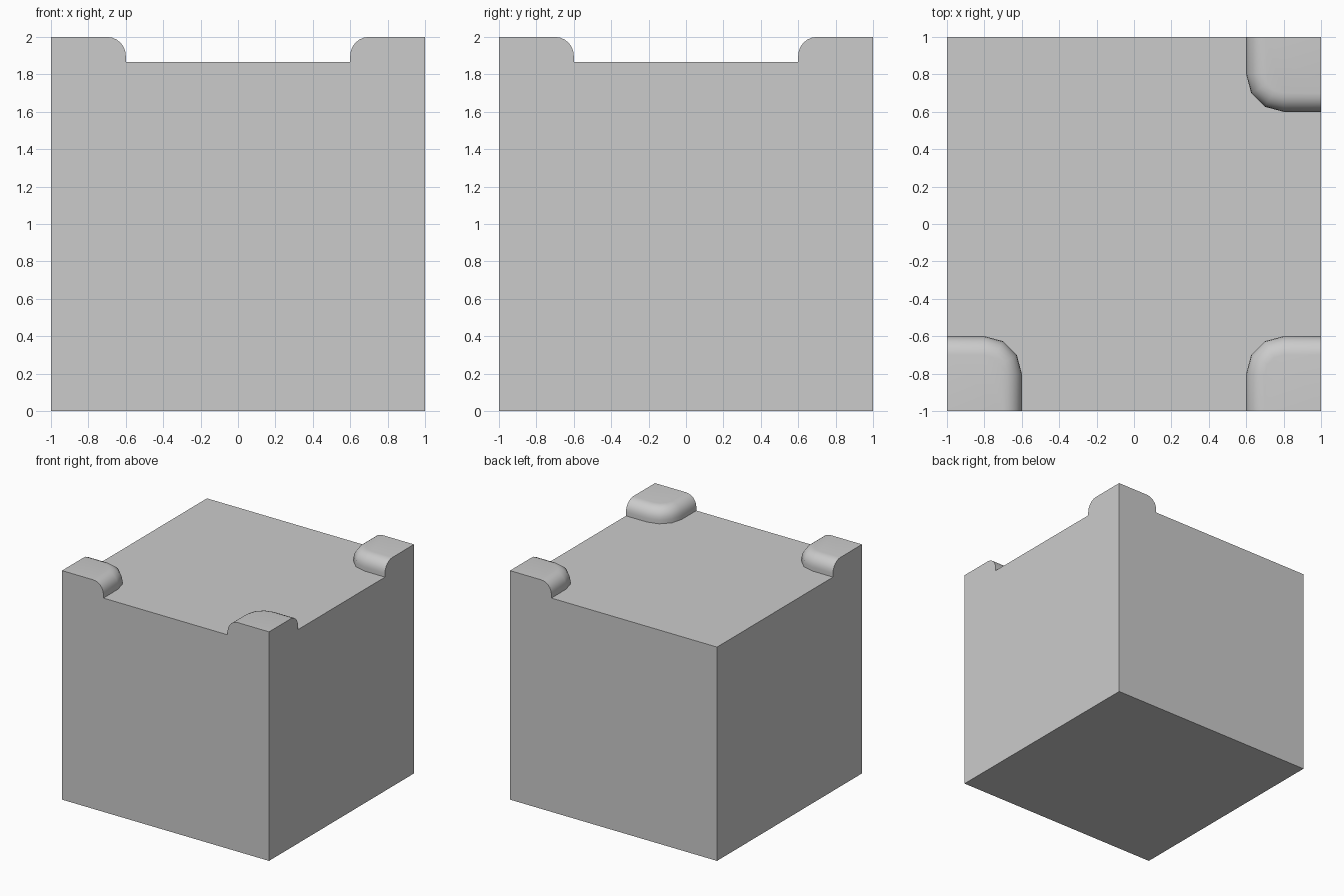
import bpy, bmesh, math

if "Cube" in bpy.data.objects:
    bpy.data.objects.remove(bpy.data.objects["Cube"])

TOP = 1.867      # height of the block's top face
SIZE = 0.4       # corner pad width
CORNER = 0.2     # pad corner radius in plan
EDGE = 0.1       # rounding of the pad's upper edge


def make_object(name, bm):
    mesh = bpy.data.meshes.new(name)
    bm.to_mesh(mesh)
    bm.free()
    obj = bpy.data.objects.new(name, mesh)
    bpy.context.collection.objects.link(obj)
    return obj


def pad_outline(inset):
    # Distances inward from the block's corner, anticlockwise
    c, r = SIZE - CORNER, CORNER - inset
    arc = [(c + r * math.cos(math.radians(a)), c + r * math.sin(math.radians(a)))
           for a in (0, 30, 60, 90)]
    return [(0, 0), (SIZE - inset, 0)] + arc + [(0, SIZE - inset)]


def corner_pad(name, sx, sy):
    bm = bmesh.new()
    # Vertical wall, then a quarter round up to the flat top
    profile = [(0, TOP)]
    for i in range(7):
        a = math.radians(15 * i)
        profile.append((EDGE * (1 - math.cos(a)), 2 - EDGE + EDGE * math.sin(a)))
    rings = []
    for inset, z in profile:
        ring = [bm.verts.new((sx * (1 - u), sy * (1 - v), z))
                for u, v in pad_outline(inset)]
        rings.append(ring if sx * sy > 0 else ring[::-1])
    n = len(rings[0])
    for lo, hi in zip(rings, rings[1:]):
        for j in range(n):
            k = (j + 1) % n
            bm.faces.new((lo[j], lo[k], hi[k], hi[j]))
    bm.faces.new(rings[-1])
    bmesh.ops.remove_doubles(bm, verts=bm.verts, dist=1e-5)
    obj = make_object(name, bm)
    bpy.ops.object.select_all(action='DESELECT')
    obj.select_set(True)
    bpy.context.view_layer.objects.active = obj
    bpy.ops.object.shade_smooth_by_angle(angle=math.radians(40))


# Main block
bm = bmesh.new()
bmesh.ops.create_cube(bm, size=2)
for v in bm.verts:
    v.co.z = TOP if v.co.z > 0 else 0
make_object("block", bm)

# Raised pads on three of the four top corners
for name, sx, sy in (("pad_front_left", -1, -1),
                     ("pad_front_right", 1, -1),
                     ("pad_back_right", 1, 1)):
    corner_pad(name, sx, sy)
